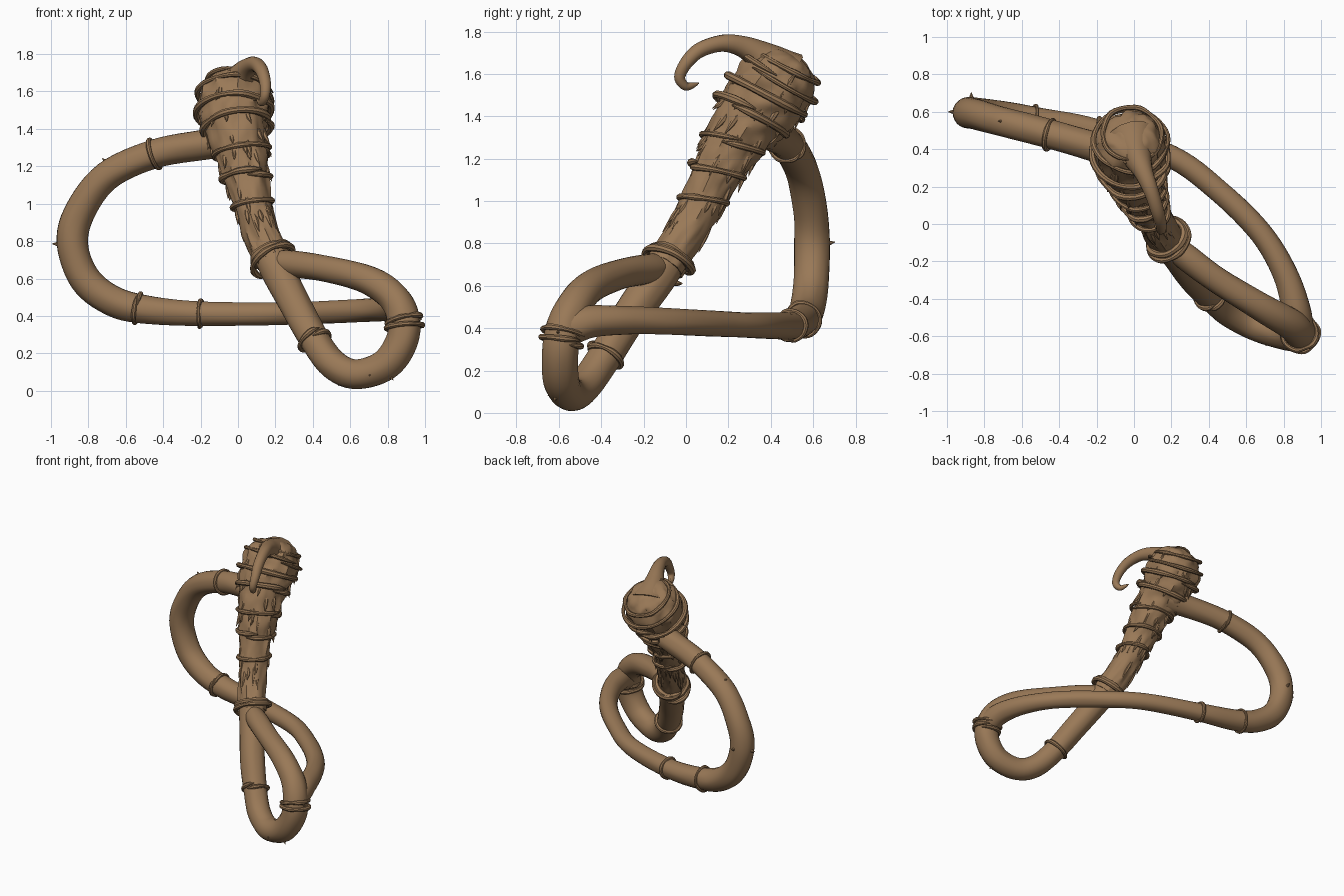
import bpy, bmesh, math, random
from mathutils import Vector, noise

random.seed(4)
cube = bpy.data.objects.get("Cube")
if cube:
    bpy.data.objects.remove(cube)

bark = bpy.data.materials.new("bark brown")
bark.use_nodes = True
COLOR = (0.32, 0.19, 0.095, 1)
bark.diffuse_color = COLOR
bark.node_tree.nodes["Principled BSDF"].inputs["Base Color"].default_value = COLOR


def smooth_path(points, steps):
    """Catmull-Rom through (x, y, z, radius) points."""
    p = [Vector(q) for q in points]
    p = [p[0] * 2 - p[1]] + p + [p[-1] * 2 - p[-2]]
    out = []
    for i in range(1, len(p) - 2):
        a, b, c, d = p[i - 1:i + 3]
        for k in range(steps):
            t = k / steps
            out.append(0.5 * (2 * b + (c - a) * t + (2 * a - 5 * b + 4 * c - d) * t * t
                              + (3 * b - a - 3 * c + d) * t ** 3))
    return out + [p[-2]]


def sweep(name, points, steps=6, sides=20, rough=0.0, grain=2.0):
    """Tube of varying radius along a path, with lengthwise bark ridges."""
    path = smooth_path(points, steps)
    pos = [q.to_3d() for q in path]
    bm = bmesh.new()
    rings, up = [], None
    for i, q in enumerate(pos):
        t = (pos[min(i + 1, len(pos) - 1)] - pos[max(i - 1, 0)]).normalized()
        u = t.orthogonal() if up is None else up - t * up.dot(t)
        up = u.normalized()
        side = t.cross(up)
        ring = []
        for k in range(sides):
            a = math.tau * k / sides
            d = up * math.cos(a) + side * math.sin(a)
            n = noise.noise(Vector((math.cos(a) * grain, math.sin(a) * grain, i * 0.17)))
            ring.append(bm.verts.new(q + d * max(path[i].w, 0.001) * (1 + rough * n)))
        rings.append(ring)
    for a, b in zip(rings, rings[1:]):
        for k in range(sides):
            j = (k + 1) % sides
            bm.faces.new((a[k], a[j], b[j], b[k]))
    bm.faces.new(rings[0][::-1])
    bm.faces.new(rings[-1])
    bmesh.ops.recalc_face_normals(bm, faces=bm.faces)
    mesh = bpy.data.meshes.new(name)
    bm.to_mesh(mesh)
    bm.free()
    mesh.materials.append(bark)
    obj = bpy.data.objects.new(name, mesh)
    bpy.context.collection.objects.link(obj)
    bpy.ops.object.select_all(action='DESELECT')
    obj.select_set(True)
    bpy.context.view_layer.objects.active = obj
    bpy.ops.object.shade_smooth_by_angle(angle=math.radians(40))
    return path


def vine(name, path, height, level, thick=0.014, slack=1.06, climb=0.03):
    """Wobbly vine wound once around the path; level tilts it to horizontal."""
    i = min(max(int(height * (len(path) - 1)), 1), len(path) - 2)
    c, r = path[i].to_3d(), path[i].w * slack
    t = (path[i + 1] - path[i - 1]).to_3d().normalized()
    if t.z < 0:
        t = -t
    n = t.lerp(Vector((0, 0, 1)), level).normalized()
    u = n.orthogonal().normalized()
    v = n.cross(u)
    start = random.uniform(0, math.tau)
    pts = []
    for k in range(15):
        f = k / 14
        a = start + f * math.tau * 1.1
        d = u * math.cos(a) + v * math.sin(a)
        grow = r / max(math.sqrt(max(1 - d.dot(t) ** 2, 0.3)), 0.6)
        q = c + d * grow * random.uniform(0.98, 1.06) + n * ((f - 0.5) * climb)
        pts.append((*q, thick * (0.25 if k in (0, 14) else random.uniform(0.8, 1.25))))
    sweep(name, pts, 3, 8)


def splinter(name, path, height, angle, length):
    """Sliver of bark lying on the path, its tip lifting off downward."""
    i = min(max(int(height * (len(path) - 1)), 1), len(path) - 2)
    t = (path[i + 1] - path[i - 1]).to_3d().normalized()
    if t.z > 0:
        t = -t
    u = t.orthogonal().normalized()
    d = u * math.cos(angle) + t.cross(u) * math.sin(angle)
    c, r = path[i].to_3d(), path[i].w
    pts = [(*(c - t * length * 0.5 + d * r * 0.93), 0.004),
           (*(c + d * r * 0.96), 0.014),
           (*(c + t * length * 0.5 + d * r * 1.08), 0.001)]
    sweep(name, pts, 4, 6)


def thorn(name, base, direction, size=0.05):
    b, d = Vector(base), Vector(direction).normalized()
    sweep(name, [(*(b - d * size), 0.018), (*b, 0.014), (*(b + d * size), 0.001)], 3, 7)


# Main stem with the swollen head at its top
stem = sweep("main_stem", [
    (0.19, -0.10, 0.69, 0.092), (0.12, 0.0, 0.85, 0.093), (0.08, 0.08, 1.0, 0.10),
    (0.045, 0.15, 1.14, 0.118), (0.02, 0.22, 1.27, 0.138), (-0.005, 0.29, 1.38, 0.162),
    (-0.02, 0.37, 1.48, 0.185), (-0.015, 0.44, 1.58, 0.183), (-0.01, 0.49, 1.65, 0.135),
    (-0.01, 0.51, 1.68, 0.07), (-0.01, 0.515, 1.69, 0.0)], 8, 40, 0.15, 3.0)

# Lower stem turning through the bottom loop
loop = sweep("lower_loop", [
    (0.15, -0.05, 0.78, 0.085), (0.21, -0.13, 0.65, 0.09), (0.31, -0.27, 0.45, 0.084),
    (0.41, -0.38, 0.27, 0.08), (0.51, -0.47, 0.14, 0.08), (0.64, -0.54, 0.088, 0.08),
    (0.79, -0.585, 0.14, 0.084), (0.875, -0.595, 0.26, 0.086), (0.885, -0.58, 0.38, 0.087),
    (0.83, -0.53, 0.5, 0.082), (0.69, -0.45, 0.595, 0.076), (0.46, -0.31, 0.655, 0.07),
    (0.27, -0.17, 0.68, 0.07), (0.17, -0.09, 0.69, 0.05)], 6, 24, 0.05)

# Long root from the head, around the side and back to the loop
root = sweep("long_root", [
    (0.0, 0.35, 1.34, 0.09), (-0.18, 0.405, 1.315, 0.08), (-0.45, 0.48, 1.265, 0.077),
    (-0.7, 0.545, 1.15, 0.078), (-0.84, 0.585, 0.97, 0.082), (-0.885, 0.595, 0.79, 0.084),
    (-0.82, 0.59, 0.6, 0.084), (-0.68, 0.57, 0.485, 0.082), (-0.5, 0.545, 0.435, 0.076),
    (-0.2, 0.495, 0.412, 0.066), (0.2, 0.36, 0.412, 0.061), (0.46, 0.17, 0.42, 0.06),
    (0.68, -0.05, 0.43, 0.062), (0.81, -0.27, 0.437, 0.066), (0.865, -0.45, 0.43, 0.076),
    (0.885, -0.57, 0.39, 0.08)], 6, 24, 0.05)

# Curled horn on the head
sweep("curled_horn", [
    (-0.01, 0.44, 1.59, 0.15), (0.015, 0.365, 1.67, 0.085), (0.05, 0.28, 1.725, 0.053),
    (0.09, 0.18, 1.745, 0.041), (0.125, 0.07, 1.715, 0.036), (0.145, 0.0, 1.65, 0.031),
    (0.145, -0.03, 1.585, 0.026), (0.13, -0.005, 1.543, 0.021),
    (0.115, 0.03, 1.545, 0.014), (0.1, 0.06, 1.557, 0.003)], 6, 16, 0.05)

# Vines wound around the stem and the head
for h, level, thick in ((0.03, 0.0, 0.021), (0.2, 0.6, 0.014), (0.3, 0.5, 0.015),
                        (0.40, 0.5, 0.015), (0.53, 0.3, 0.018), (0.62, 0.2, 0.016),
                        (0.71, 0.1, 0.014), (0.78, 0.2, 0.013)):
    vine("stem_vine", stem, h, level, thick)
vine("collar_vine", stem, 0.015, 0.0, 0.016, 1.25, 0.08)

# Vines around the loop and the root
for h in (0.235, 0.60, 0.625):
    vine("loop_vine", loop, h, 0.0, 0.013)
for h in (0.135, 0.53, 0.60):
    vine("root_vine", root, h, 0.0, 0.011, 1.03, 0.015)

# Loose bark slivers
for k in range(46):
    splinter("bark_splinter", stem, random.uniform(0.1, 0.48), random.uniform(0, math.tau),
             random.uniform(0.08, 0.17))
for k in range(22):
    splinter("head_splinter", stem, random.uniform(0.5, 0.74), random.uniform(0, math.tau),
             random.uniform(0.07, 0.14))

# Thorns along the root and the loop
for base, direction in (((-0.96, 0.6, 0.785), (-1, 0, 0)), ((-0.8, 0.58, 0.52), (-0.4, 0, -1)),
                        ((-0.7, 0.55, 1.22), (-0.7, 0, 0.6)), ((-0.87, 0.67, 0.8), (0, 1, 0.2)),
                        ((0.81, -0.61, 0.08), (0.6, -0.4, -0.7)), ((0.56, -0.5, 0.05), (-0.6, 0, -0.6)),
                        ((0.95, -0.6, 0.38), (1, -0.2, 0)), ((0.7, -0.62, 0.09), (0.2, -1, -0.3))):
    thorn("thorn", base, direction, 0.035)
